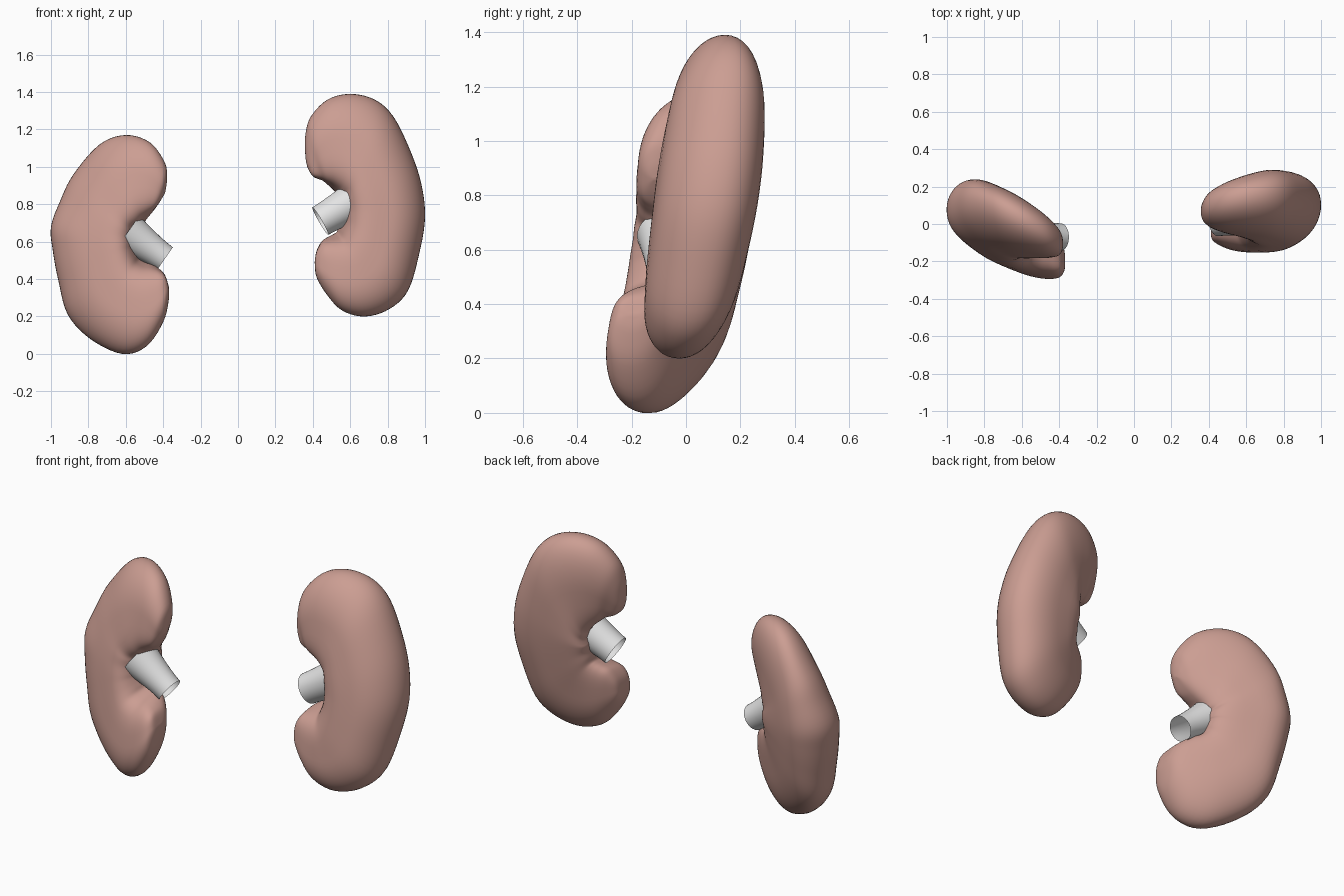
import bpy
import bmesh
from math import cos, sin, pi, copysign
from mathutils import Vector

old = bpy.data.objects.get("Cube")
if old:
    bpy.data.objects.remove(old, do_unlink=True)


def make_material(name, color):
    mat = bpy.data.materials.new(name)
    mat.use_nodes = True
    mat.diffuse_color = color
    mat.node_tree.nodes["Principled BSDF"].inputs["Base Color"].default_value = color
    return mat


tissue = make_material("tissue pink", (0.6, 0.34, 0.29, 1))
vessel = make_material("vessel grey", (0.78, 0.78, 0.78, 1))


def finish(name, bm, mat):
    """Turn a bmesh into a smooth-shaded object."""
    bmesh.ops.recalc_face_normals(bm, faces=bm.faces)
    mesh = bpy.data.meshes.new(name)
    bm.to_mesh(mesh)
    bm.free()
    mesh.materials.append(mat)
    for poly in mesh.polygons:
        poly.use_smooth = True
    obj = bpy.data.objects.new(name, mesh)
    bpy.context.collection.objects.link(obj)
    return obj


def spline(stations, steps):
    """Smooth interpolation through the stations (end stations repeated)."""
    pts = [Vector(s) / 100 for s in stations]
    pts = [pts[0]] + pts + [pts[-1]]
    for k in range(1, len(pts) - 2):
        a, b, c, d = pts[k - 1:k + 3]
        for j in range(steps):
            t = j / steps
            yield (b * 2 + (c - a) * t + (a * 2 - b * 5 + c * 4 - d) * t ** 2
                   + (b * 3 - a - c * 3 + d) * t ** 3) / 2
    yield pts[-1]


def section(angle):
    """Cross-section: round at the outer rim, blunt and full at the notch."""
    power = 0.95 if cos(angle) > 0 else 0.54
    return [copysign(abs(v) ** power, v) for v in (cos(angle), sin(angle))]


def loft(bm, rings):
    n = len(rings[0])
    for lower, upper in zip(rings, rings[1:]):
        for i in range(n):
            k = (i + 1) % n
            bm.faces.new((lower[i], lower[k], upper[k], upper[i]))


def kidney(name, stations, lean, thickness, sides=48):
    """Loft cross-sections spanning from the outer rim to the inner notch."""
    bm = bmesh.new()
    path = list(spline(stations, 5))
    rings = []
    for i, (ox, oz, ix, iz) in enumerate(path):
        t = i / (len(path) - 1)
        taper = 0.85 if t < 0.5 else 0.6
        swell = thickness * max(sin(pi * t), 0) ** taper
        ring = []
        for j in range(sides):
            across, depth = section(2 * pi * j / sides)
            u = (1 + across) / 2
            # the notch opens wider at the front than at the back
            u -= 0.13 * depth * (1 - u) * sin(pi * t)
            x, z = ix + (ox - ix) * u, iz + (oz - iz) * u
            ring.append(bm.verts.new((x, lean(x, z) + swell * depth, z)))
        rings.append(ring)
    loft(bm, rings)
    bmesh.ops.remove_doubles(bm, verts=bm.verts, dist=0.0005)
    return finish(name, bm, tissue)


def tube(name, start, end, r_start, r_end, sides=32):
    """Open tapered vessel stub."""
    bm = bmesh.new()
    start, end = Vector(start), Vector(end)
    turn = (end - start).to_track_quat("Z", "Y")
    rings = []
    for k in range(7):
        t = k / 6
        radius = r_end + (r_start - r_end) * (1 - t) ** 1.5
        rings.append([bm.verts.new(start.lerp(end, t) + turn @ Vector(
            (radius * cos(2 * pi * j / sides), radius * sin(2 * pi * j / sides), 0)))
            for j in range(sides)])
    loft(bm, rings)
    return finish(name, bm, vessel)


def right_lean(x, z):
    """Tilted plane that flattens out near the outer rim."""
    rim = max(-x - 0.8, 0)
    return -0.055 - 0.45 * (x + 0.6) + 0.14 * (z - 0.6) - 1.4 * rim ** 2


def left_lean(x, z):
    return 0.06 + 0.14 * (x - 0.64) + 0.15 * (z - 0.8)


# Stations in hundredths: outer rim x, z and inner notch x, z, upper tip to lower tip
right_stations = [
    (-39, 86, -39, 86), (-38, 93, -42, 81), (-39, 102, -45, 77),
    (-47, 113, -48, 74), (-60, 117, -51, 71), (-74, 112, -53, 68),
    (-88, 96, -55, 66), (-95, 82, -55, 64), (-100, 68, -55, 62),
    (-99, 55, -55, 59), (-96, 39, -55, 57), (-91, 21, -54, 53),
    (-79, 8, -53, 50), (-62, 0, -50, 48), (-49, 4, -46, 47),
    (-40, 17, -42, 45), (-37, 29, -39, 42), (-37, 36, -37, 36)]
left_stations = [
    (37, 100, 37, 100), (36, 106, 40, 95), (36, 117, 45, 93),
    (39, 127, 48, 91), (48, 136, 51, 89), (60, 139, 54, 86),
    (73, 136, 55, 84), (83, 127, 56, 82), (92, 109, 56, 79),
    (98, 91, 56, 77), (100, 73, 56, 75), (97, 54, 56, 71),
    (91, 34, 55, 67), (81, 24, 54, 64), (68, 20, 52, 63),
    (56, 23, 49, 62), (48, 31, 45, 60), (42, 41, 42, 55), (41, 49, 41, 49)]

# Kidneys, each lying on its own tilted plane
kidney("right_kidney", right_stations, right_lean, 0.19)
kidney("left_kidney", left_stations, left_lean, 0.19)

# Vessel stubs leaving the notches
tube("right_vessel", (-0.59, -0.07, 0.65), (-0.39, -0.07, 0.51), 0.11, 0.073)
tube("left_vessel", (0.62, 0.04, 0.815), (0.44, 0.02, 0.71), 0.105, 0.085)
